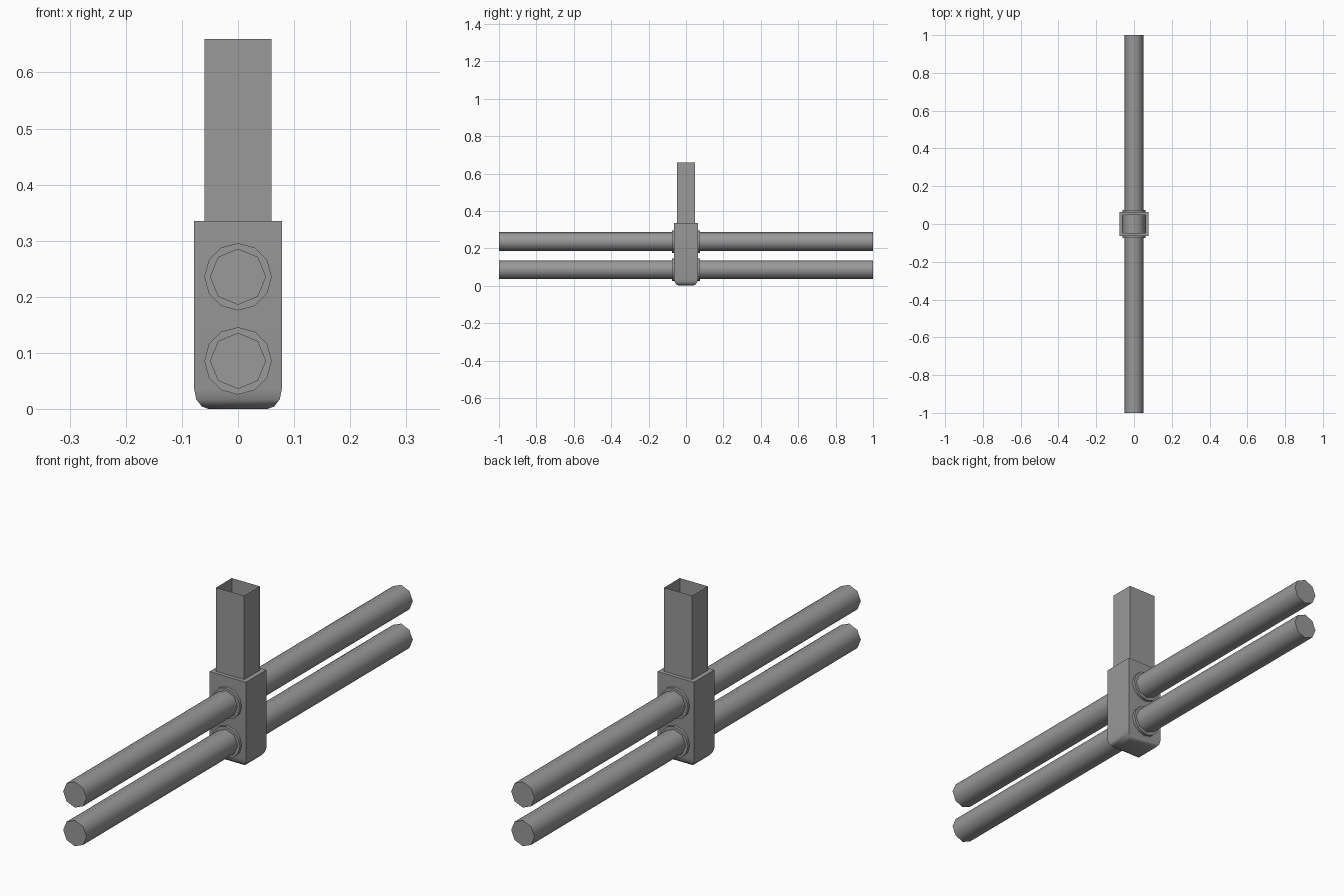
import bpy, bmesh, math
from mathutils import Matrix

cube = bpy.data.objects.get("Cube")
if cube:
    bpy.data.objects.remove(cube, do_unlink=True)

GREY = (0.32, 0.32, 0.32, 1)
metal = bpy.data.materials.new("grey_metal")
metal.use_nodes = True
metal.diffuse_color = GREY
metal.node_tree.nodes["Principled BSDF"].inputs["Base Color"].default_value = GREY


def add_object(name, bm, smooth_angle):
    mesh = bpy.data.meshes.new(name)
    bm.to_mesh(mesh)
    bm.free()
    mesh.materials.append(metal)
    obj = bpy.data.objects.new(name, mesh)
    bpy.context.collection.objects.link(obj)
    bpy.ops.object.select_all(action='DESELECT')
    obj.select_set(True)
    bpy.context.view_layer.objects.active = obj
    bpy.ops.object.shade_smooth_by_angle(angle=math.radians(smooth_angle))
    return obj


def rod(name, radius, half_length, sides, z):
    """Horizontal cylinder along y with a corner at the top."""
    bm = bmesh.new()
    bmesh.ops.create_cone(bm, cap_ends=True, segments=sides, radius1=radius,
                          radius2=radius, depth=2 * half_length)
    bmesh.ops.transform(bm, verts=bm.verts,
                        matrix=Matrix.Translation((0, 0, z)) @ Matrix.Rotation(math.pi / 2, 4, 'X'))
    add_object(name, bm, 50)


def loft(name, rings, cap_start):
    """Skin rectangular rings given as (half width, half depth, height)."""
    bm = bmesh.new()
    loops = [[bm.verts.new((sx * w, sy * d, z))
              for sx, sy in ((-1, -1), (1, -1), (1, 1), (-1, 1))] for w, d, z in rings]
    for low, high in zip(loops, loops[1:]):
        for i in range(4):
            j = (i + 1) % 4
            bm.faces.new((low[i], low[j], high[j], high[i]))
    if cap_start:
        bm.faces.new(loops[0][::-1])
    add_object(name, bm, 35)


# Clamp block: rounded underside, straight walls, open rim around the socket
WIDTH, DEPTH, TOP = 0.078, 0.063, 0.335
ROUND_IN, ROUND_UP = 0.027, 0.035
rings = []
for step in range(4):
    a = step * math.pi / 6
    inset = ROUND_IN * (1 - math.sin(a))
    rings.append((WIDTH - inset, DEPTH - inset, ROUND_UP * (1 - math.cos(a))))
rings += [(WIDTH, DEPTH, TOP), (0.06, 0.048, TOP)]
loft("clamp_block", rings, True)

# Thin walled upright socket, open at the top
loft("upright_socket", [(0.06, 0.048, TOP), (0.06, 0.048, 0.66)], False)

# Two long bars, each with a collar where it passes through the block
for label, z in (("lower", 0.086), ("upper", 0.236)):
    rod(label + "_bar", 0.05, 1.0, 8, z)
    rod(label + "_collar", 0.06, 0.074, 12, z)
